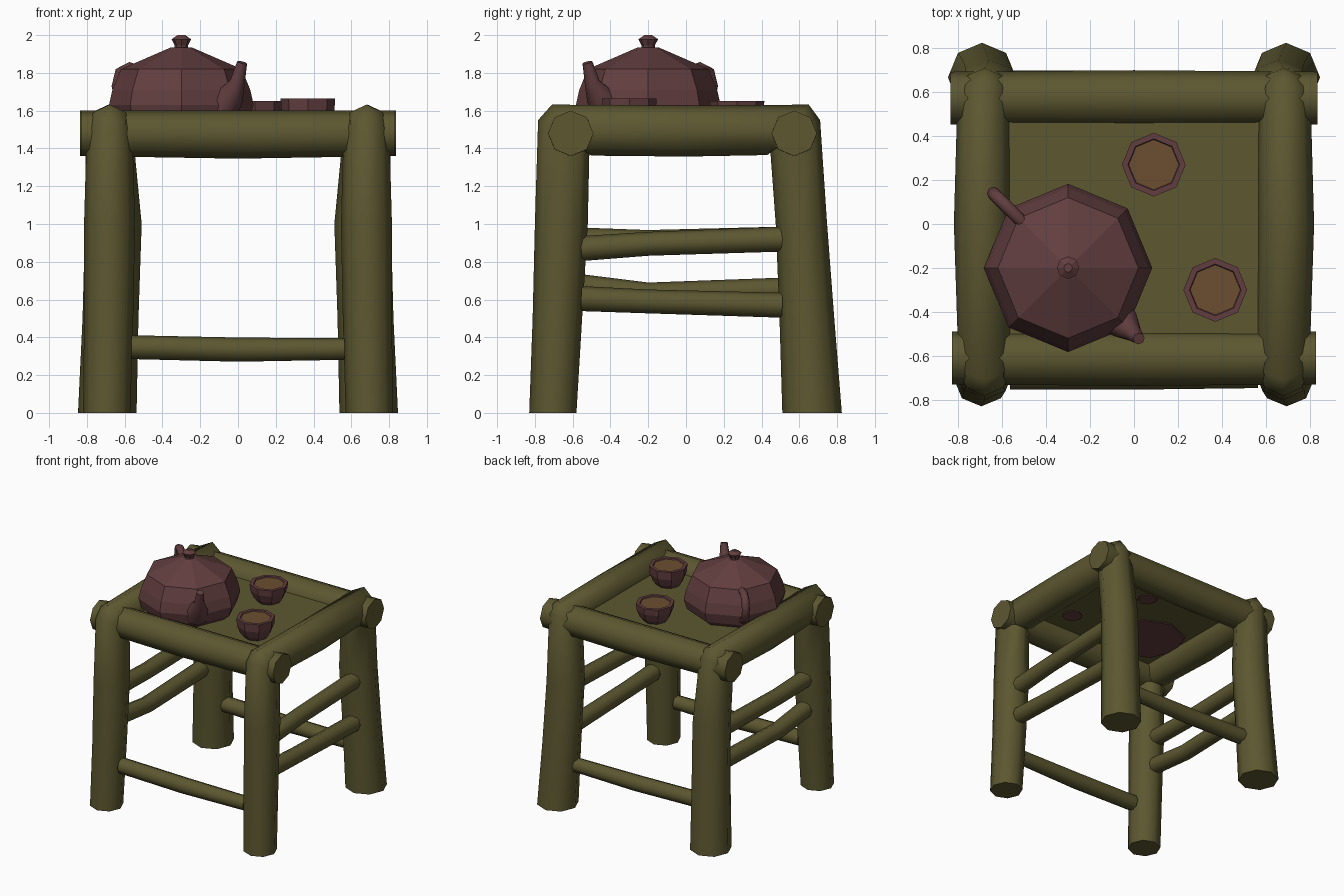
import bpy, bmesh, math
from mathutils import Vector

if "Cube" in bpy.data.objects:
    bpy.data.objects.remove(bpy.data.objects["Cube"])

def material(name, rgb):
    m = bpy.data.materials.new(name)
    m.diffuse_color = (*rgb, 1)
    m.use_nodes = True
    m.node_tree.nodes["Principled BSDF"].inputs["Base Color"].default_value = m.diffuse_color
    return m

WOOD = material("olive wood", (0.107, 0.095, 0.030))
CLAY = material("red clay", (0.122, 0.048, 0.050))
TEA = material("brown tea", (0.150, 0.076, 0.030))
SIDES = 8
ANGLES = [2 * math.pi * k / SIDES for k in range(SIDES)]

def loft(name, rings, mats, smooth=None, last_cap=0):
    """Skin a list of rings and close both ends."""
    bm = bmesh.new()
    vs = [[bm.verts.new(p) for p in r] for r in rings]
    for a, b in zip(vs, vs[1:]):
        for k in range(len(a)):
            j = (k + 1) % len(a)
            bm.faces.new((a[k], a[j], b[j], b[k]))
    bm.faces.new(vs[0][::-1])
    bm.faces.new(vs[-1]).material_index = last_cap
    bmesh.ops.recalc_face_normals(bm, faces=bm.faces)
    me = bpy.data.meshes.new(name)
    bm.to_mesh(me)
    bm.free()
    ob = bpy.data.objects.new(name, me)
    bpy.context.collection.objects.link(ob)
    for m in mats:
        me.materials.append(m)
    if smooth:
        bpy.ops.object.select_all(action='DESELECT')
        ob.select_set(True)
        bpy.context.view_layer.objects.active = ob
        bpy.ops.object.shade_smooth_by_angle(angle=math.radians(smooth))
    return ob

def tube(name, path, radii, side, mat):
    """Tapered tube along a path lying square to the side vector."""
    pts, side, rings = [Vector(p) for p in path], Vector(side).normalized(), []
    for i, p in enumerate(pts):
        t = (pts[min(i + 1, len(pts) - 1)] - pts[max(i - 1, 0)]).normalized()
        n = t.cross(side).normalized()
        rings.append([p + radii[i] * (math.cos(a) * n + math.sin(a) * side) for a in ANGLES])
    return loft(name, rings, [mat], 50)

def lathe(name, centre, profile, mats, last_cap=0):
    cx, cy = centre
    rings = [[(cx + r * math.cos(a), cy + r * math.sin(a), z) for a in ANGLES] for r, z in profile]
    return loft(name, rings, mats, None, last_cap)

# Bent side frames: front leg, side rail and back leg in one pole
# each row: inner y, z, outer y, z, centre x, half width
FRAME = [
    (-0.58, 0.0, -0.83, 0.0, 0.695, 0.125),
    (-0.55, 0.5, -0.812, 0.5, 0.685, 0.13),
    (-0.52, 1.0, -0.80, 1.0, 0.68, 0.135),
    (-0.512, 1.37, -0.783, 1.55, 0.68, 0.122),
    (-0.50, 1.362, -0.71, 1.632, 0.68, 0.12),
    (0.0, 1.357, 0.0, 1.627, 0.69, 0.13),
    (0.43, 1.365, 0.65, 1.632, 0.685, 0.12),
    (0.447, 1.38, 0.71, 1.55, 0.68, 0.125),
    (0.475, 1.0, 0.747, 1.0, 0.66, 0.15),
    (0.495, 0.5, 0.785, 0.5, 0.675, 0.148),
    (0.51, 0.0, 0.825, 0.0, 0.692, 0.155),
]
for label, s in (("left", -1), ("right", 1)):
    rings = []
    for iy, iz, oy, oz, x, w in FRAME:
        mid = Vector((s * x, (iy + oy) / 2, (iz + oz) / 2))
        half = Vector((0, (oy - iy) / 2, (oz - iz) / 2))
        rings.append([mid + math.cos(a) * half + Vector((math.sin(a) * w, 0, 0)) for a in ANGLES])
    loft(label + "_leg_frame", rings, [WOOD], 50)

# Front and back rails with a low rung below each
for label, y, end, rung_y in (("front", -0.61, 0.828, -0.69), ("back", 0.573, 0.836, 0.635)):
    tube(label + "_rail", [(-end, y, 1.48), (0, y, 1.473), (end, y, 1.48)],
         [0.12, 0.127, 0.12], (0, 0, 1), WOOD)
    tube(label + "_rung", [(-0.565, rung_y, 0.348), (0, rung_y, 0.335), (0.565, rung_y, 0.338)],
         [0.063, 0.064, 0.057], (0, 0, 1), WOOD)

# Side rungs: x, z at front, middle and back
for name, x, zs in (("right_upper_rung", 0.685, (0.87, 0.895, 0.92)),
                    ("right_lower_rung", 0.685, (0.605, 0.59, 0.57)),
                    ("left_upper_rung", -0.685, (0.915, 0.905, 0.92)),
                    ("left_lower_rung", -0.685, (0.668, 0.627, 0.65))):
    tube(name, [(x, y, z) for y, z in zip((-0.555, -0.2, 0.51), zs)],
         [0.066, 0.063, 0.066], (1, 0, 0), WOOD)

# Seat panel
loft("seat", [[(sx * 0.66, sy * 0.57, z) for sx, sy in ((-1, -1), (1, -1), (1, 1), (-1, 1))]
              for z in (1.498, 1.508)], [WOOD])

# Teapot body and lid knob
POT = Vector((-0.30, -0.20, 0))
lathe("teapot_body", POT.xy, [(0.29, 1.492), (0.36, 1.55), (0.383, 1.63), (0.365, 1.71),
                              (0.32, 1.82), (0.055, 1.935)], [CLAY])
lathe("teapot_knob", POT.xy, [(0.035, 1.92), (0.035, 1.945), (0.052, 1.978), (0.02, 2.0)], [CLAY])

# Spout and handle, given as distance from the pot centre, height and radius
def pot_tube(name, angle, rows):
    a = math.radians(angle)
    out = Vector((math.cos(a), math.sin(a), 0))
    tube(name, [POT + out * d + Vector((0, 0, z)) for d, z, r in rows],
         [r for d, z, r in rows], (-out.y, out.x, 0), CLAY)

pot_tube("teapot_spout", -45, [(0.30, 1.61, 0.095), (0.37, 1.68, 0.07),
                               (0.42, 1.75, 0.04), (0.455, 1.855, 0.027)])
pot_tube("teapot_handle", 135, [(0.28, 1.80, 0.028), (0.39, 1.828, 0.03), (0.455, 1.805, 0.03),
                                (0.48, 1.73, 0.03), (0.45, 1.64, 0.03), (0.33, 1.58, 0.028)])

# Tea bowls, filled with tea
for name, c, top in (("front_cup", (0.37, -0.30), 1.665), ("back_cup", (0.09, 0.27), 1.65)):
    lathe(name, c, [(0.075, 1.492), (0.115, 1.54), (0.14, 1.60), (0.145, top),
                    (0.118, top), (0.114, top - 0.008)], [CLAY, TEA], 1)
